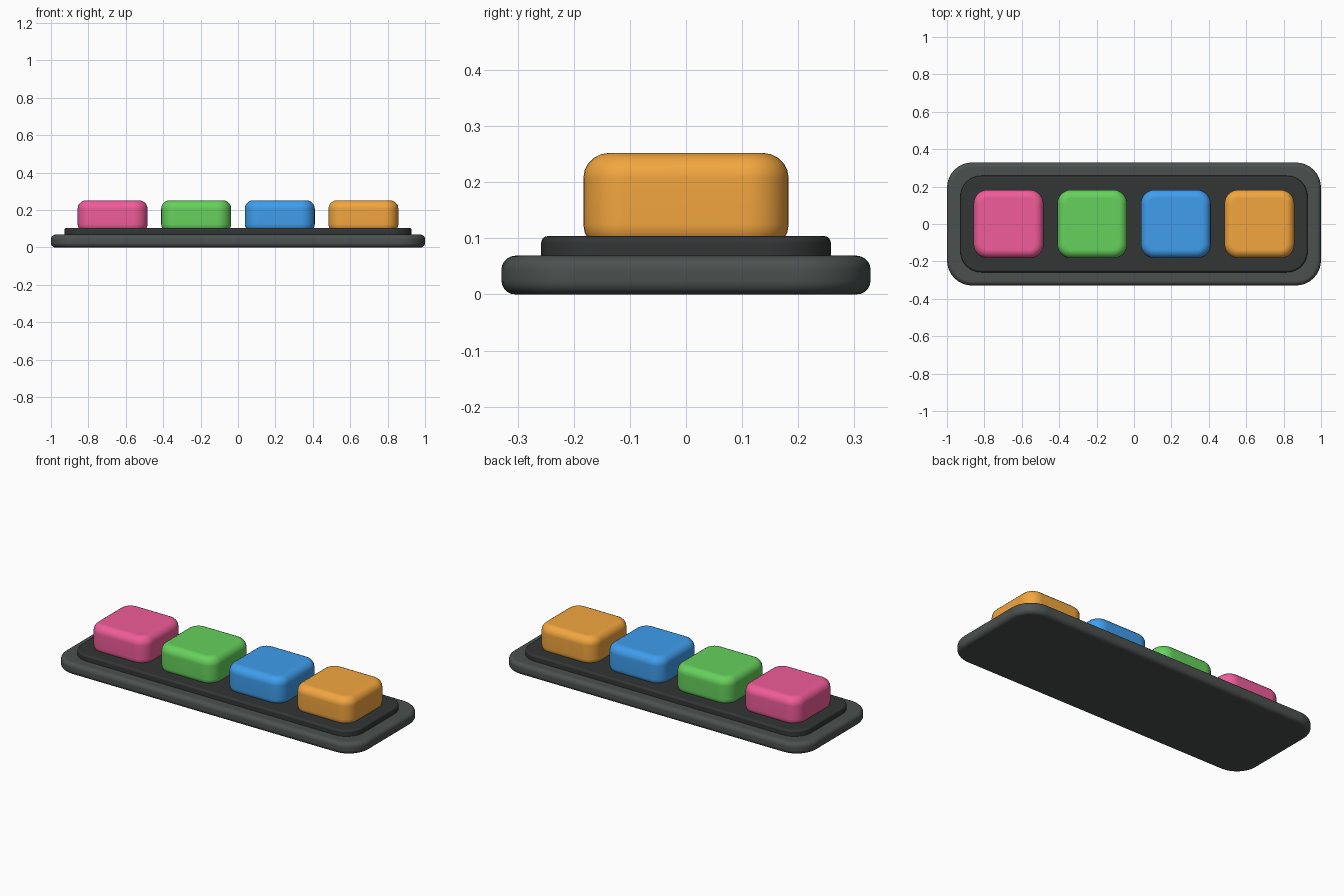
import bpy
import bmesh

if "Cube" in bpy.data.objects:
    bpy.data.objects.remove(bpy.data.objects["Cube"])


def material(name, rgb):
    mat = bpy.data.materials.new(name)
    mat.diffuse_color = (*rgb, 1.0)
    mat.use_nodes = True
    mat.node_tree.nodes["Principled BSDF"].inputs["Base Color"].default_value = mat.diffuse_color
    return mat


def rounded_slab(name, x, half_x, half_y, z0, z1, corner, edge, mat):
    """Box with rounded plan corners and softened top and bottom rims."""
    bm = bmesh.new()
    bmesh.ops.create_cube(bm, size=1.0)
    for v in bm.verts:
        v.co = (v.co.x * 2 * half_x, v.co.y * 2 * half_y,
                z1 if v.co.z > 0 else z0)

    # Round the upright corners
    uprights = [e for e in bm.edges
                if abs(e.verts[0].co.z - e.verts[1].co.z) > 1e-5]
    bmesh.ops.bevel(bm, geom=uprights, offset=corner, offset_type='OFFSET',
                    segments=8, profile=0.5, affect='EDGES')

    # Soften the top and bottom rims
    rims = [e for e in bm.edges
            if abs(e.verts[0].co.z - e.verts[1].co.z) < 1e-5]
    bmesh.ops.bevel(bm, geom=rims, offset=edge, offset_type='OFFSET',
                    segments=5, profile=0.5, affect='EDGES')

    mesh = bpy.data.meshes.new(name)
    bm.to_mesh(mesh)
    bm.free()
    mesh.materials.append(mat)
    obj = bpy.data.objects.new(name, mesh)
    obj.location.x = x
    bpy.context.collection.objects.link(obj)

    bpy.ops.object.select_all(action='DESELECT')
    obj.select_set(True)
    bpy.context.view_layer.objects.active = obj
    bpy.ops.object.shade_smooth_by_angle(angle=0.7)
    weighted = obj.modifiers.new("flat_faces", 'WEIGHTED_NORMAL')
    weighted.keep_sharp = True
    return obj


# Base and raised plate
rounded_slab("base", 0, 1.0, 0.329, 0.0, 0.069, 0.135, 0.025,
             material("dark_grey", (0.07, 0.083, 0.08)))
rounded_slab("top_plate", 0, 0.928, 0.258, 0.05, 0.104, 0.11, 0.012,
             material("charcoal", (0.033, 0.037, 0.037)))

# Four coloured keys in a row, sunk slightly into the plate
key_colours = [("pink", (0.87, 0.107, 0.32)),
               ("green", (0.133, 0.638, 0.107)),
               ("blue", (0.05, 0.34, 0.85)),
               ("orange", (0.89, 0.38, 0.05))]
for i, (colour, rgb) in enumerate(key_colours):
    rounded_slab(f"{colour}_key", (i - 1.5) * 0.447, 0.187, 0.183,
                 0.08, 0.252, 0.075, 0.045, material(colour, rgb))
